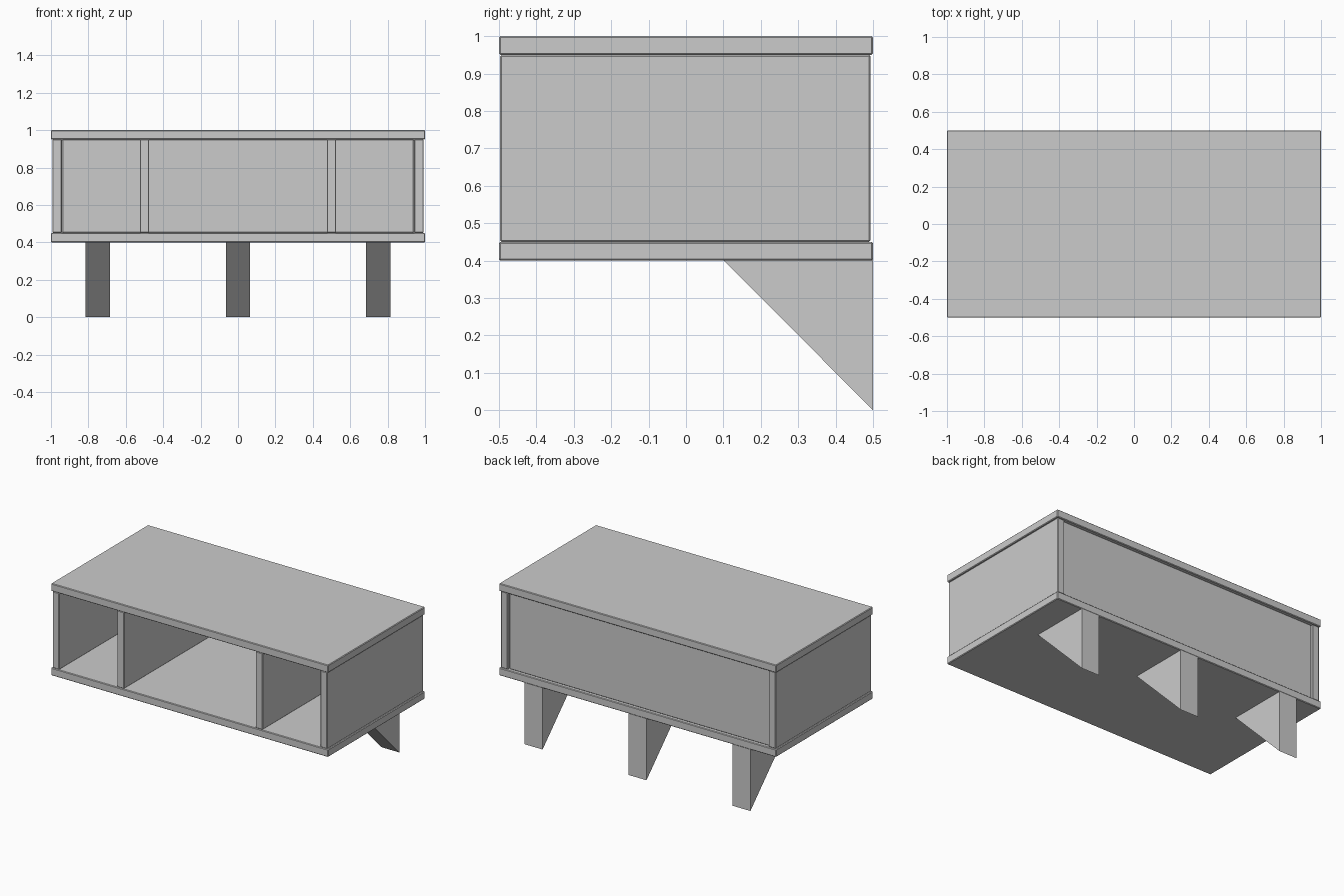
import bpy, bmesh

if "Cube" in bpy.data.objects:
    bpy.data.objects.remove(bpy.data.objects["Cube"])


def finish(name, bm, bevel=0.0):
    bmesh.ops.recalc_face_normals(bm, faces=bm.faces)
    mesh = bpy.data.meshes.new(name)
    bm.to_mesh(mesh)
    bm.free()
    obj = bpy.data.objects.new(name, mesh)
    bpy.context.collection.objects.link(obj)
    if bevel:
        mod = obj.modifiers.new("edge_bevel", 'BEVEL')
        mod.width = bevel
        mod.segments = 1
    return obj


def box(name, x, y, z, bevel=0.004):
    bm = bmesh.new()
    bmesh.ops.create_cube(bm, size=1)
    for v in bm.verts:
        for i, (lo, hi) in enumerate((x, y, z)):
            v.co[i] = lo if v.co[i] < 0 else hi
    return finish(name, bm, bevel)


def wedge_leg(name, x, width=0.13):
    # triangular side profile (y, z) extruded along x
    bm = bmesh.new()
    profile = [(0.1, 0.402), (0.5, 0.402), (0.5, 0.0)]
    face = bm.faces.new([bm.verts.new((x - width / 2, y, z)) for y, z in profile])
    ext = bmesh.ops.extrude_face_region(bm, geom=[face])
    moved = [g for g in ext["geom"] if isinstance(g, bmesh.types.BMVert)]
    bmesh.ops.translate(bm, verts=moved, vec=(width, 0, 0))
    return finish(name, bm)


# Top and bottom boards
box("top_board", (-1, 1), (-0.5, 0.5), (0.95, 1.0))
box("bottom_board", (-1, 1), (-0.5, 0.5), (0.40, 0.45))

# End panels and inner dividers
for side, s in (("left", -1), ("right", 1)):
    box(side + "_end_panel", sorted((s * 0.942, s * 0.992)), (-0.497, 0.493), (0.45, 0.95))
    box(side + "_divider", (s * 0.5 - 0.025, s * 0.5 + 0.025), (-0.497, 0.45), (0.45, 0.95))

# Recessed back panel
box("back_panel", (-0.94, 0.94), (0.435, 0.48), (0.45, 0.95))

# Wedge legs along the back edge
for label, x in (("left", -0.75), ("middle", 0.0), ("right", 0.75)):
    wedge_leg(label + "_leg", x)
